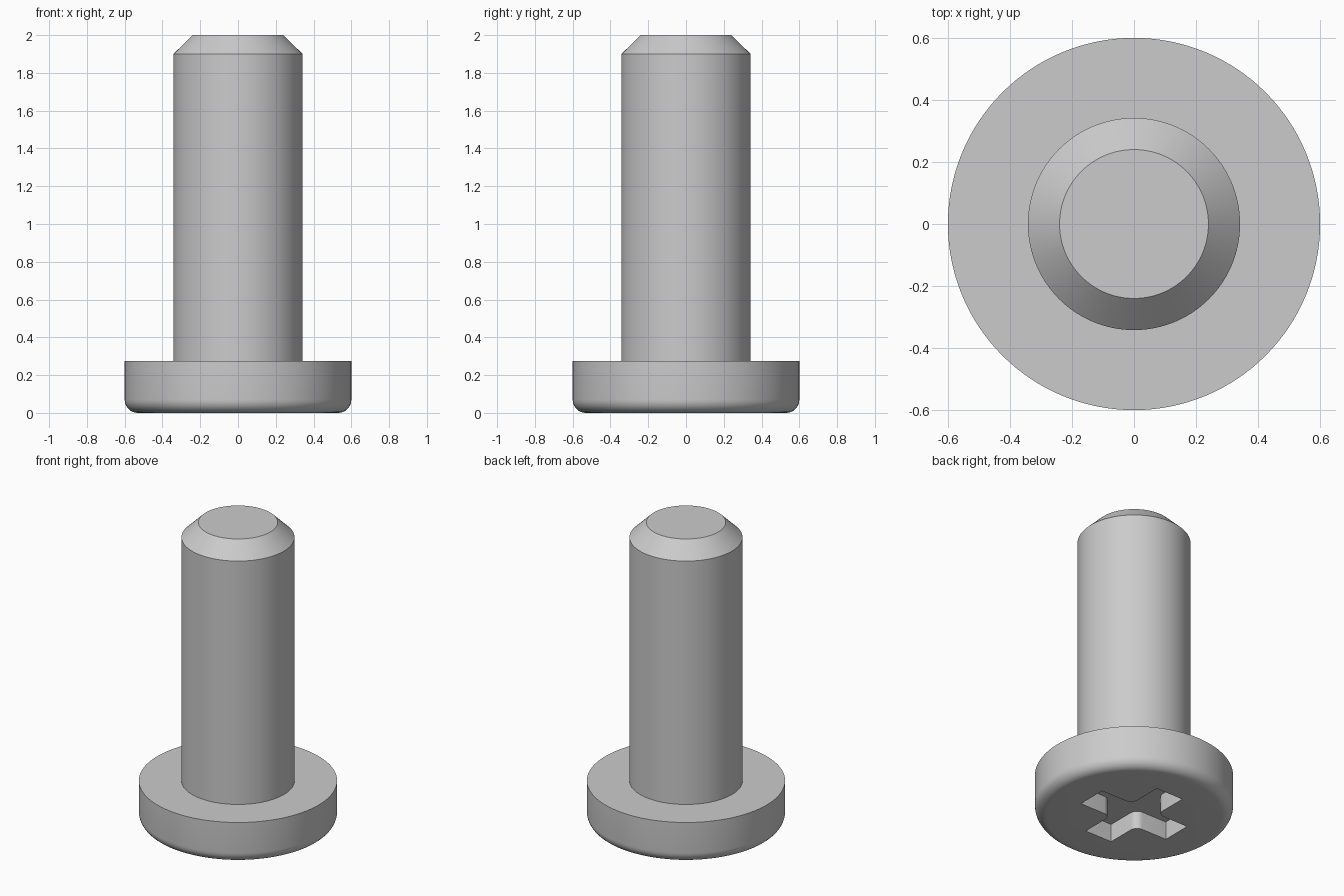
import bpy, bmesh, math

if "Cube" in bpy.data.objects:
    bpy.data.objects.remove(bpy.data.objects["Cube"])

SEGMENTS = 128


def new_object(name, bm):
    bmesh.ops.recalc_face_normals(bm, faces=bm.faces)
    mesh = bpy.data.meshes.new(name)
    bm.to_mesh(mesh)
    bm.free()
    obj = bpy.data.objects.new(name, mesh)
    bpy.context.collection.objects.link(obj)
    return obj


def lathe(name, profile):
    """Revolve a (radius, z) profile and cap both ends."""
    bm = bmesh.new()
    rings = [[bm.verts.new((r * math.cos(2 * math.pi * i / SEGMENTS),
                            r * math.sin(2 * math.pi * i / SEGMENTS), z))
              for i in range(SEGMENTS)] for r, z in profile]
    for a, b in zip(rings, rings[1:]):
        for i in range(SEGMENTS):
            j = (i + 1) % SEGMENTS
            bm.faces.new((a[i], a[j], b[j], b[i]))
    bm.faces.new(rings[0])
    bm.faces.new(rings[-1])
    return new_object(name, bm)


# Screw body: rounded head rim, shaft and chamfered tip
fillet = 0.07
profile = [(0.6 - fillet + fillet * math.sin(t), fillet - fillet * math.cos(t))
           for t in (math.pi / 2 * k / 8 for k in range(9))]
profile += [(0.6, 0.275), (0.342, 0.275), (0.342, 1.9), (0.24, 2.0)]
screw = lathe("screw_body", profile)

# Cross-shaped recess: one arm with a rounded inner corner, repeated four times
reach, half, corner, depth = 0.335, 0.1, 0.05, 0.12
quarter = [(reach, -half), (reach, half)]
for k in range(7):
    t = math.radians(270 - 15 * k)
    quarter.append((half + corner + corner * math.cos(t),
                    half + corner + corner * math.sin(t)))
bm = bmesh.new()
outline = []
for q in range(4):
    c, s = round(math.cos(q * math.pi / 2)), round(math.sin(q * math.pi / 2))
    outline += [bm.verts.new((x * c - y * s, x * s + y * c, -0.1)) for x, y in quarter]
face = bm.faces.new(outline)
extruded = bmesh.ops.extrude_face_region(bm, geom=[face])["geom"]
bmesh.ops.translate(bm, vec=(0, 0, 0.1 + depth),
                    verts=[v for v in extruded if isinstance(v, bmesh.types.BMVert)])
cutter = new_object("recess_cutter", bm)
cutter.hide_render = True

# Cut the recess into the underside of the head
cut = screw.modifiers.new("cross_recess", 'BOOLEAN')
cut.operation = 'DIFFERENCE'
cut.solver = 'EXACT'
cut.object = cutter
bpy.context.view_layer.objects.active = screw
screw.select_set(True)
bpy.ops.object.modifier_apply(modifier=cut.name)
bpy.data.objects.remove(cutter, do_unlink=True)
bpy.ops.object.shade_smooth_by_angle(angle=math.radians(30))
